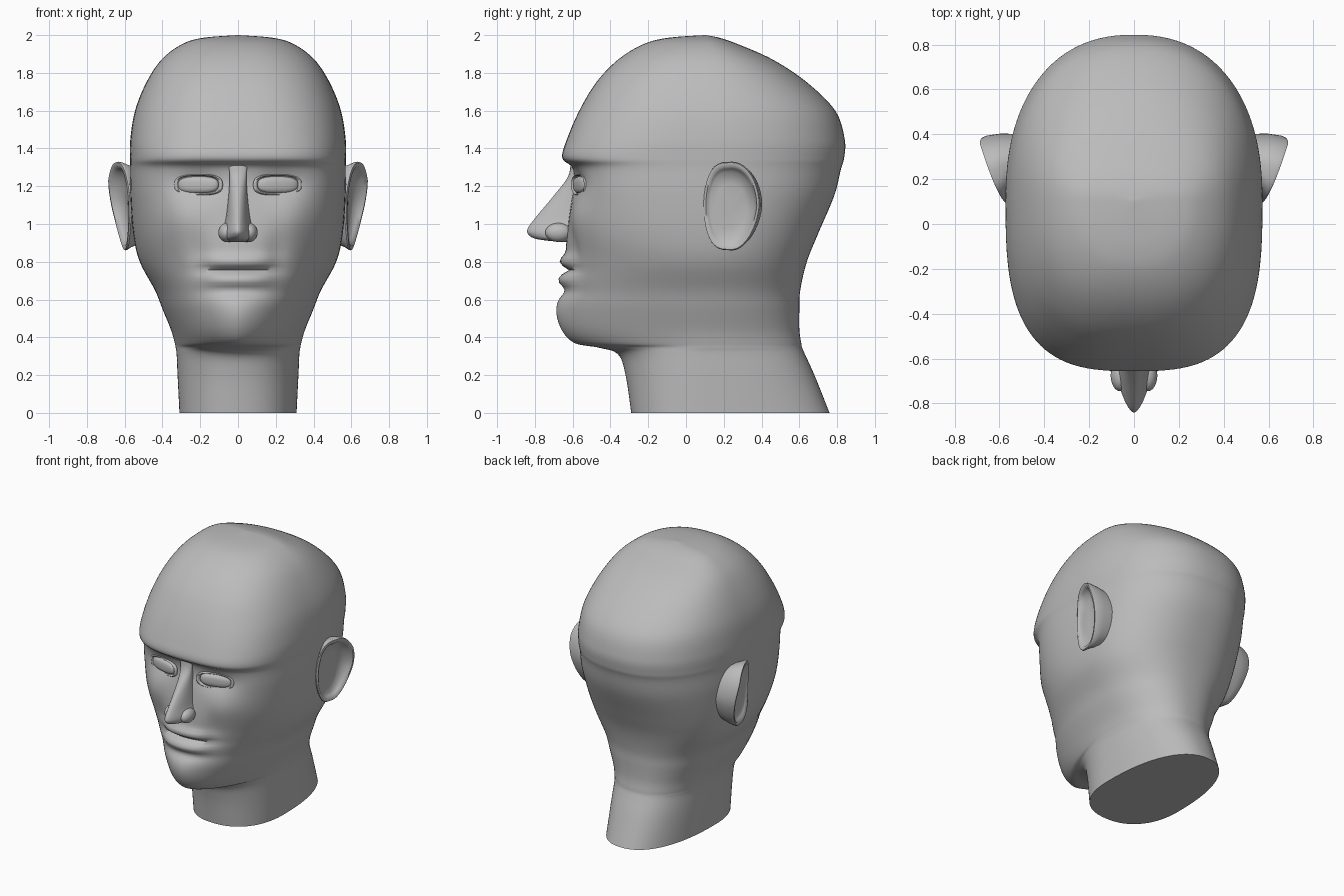
import bpy
import bmesh
import math

if "Cube" in bpy.data.objects:
    bpy.data.objects.remove(bpy.data.objects["Cube"], do_unlink=True)

grey = bpy.data.materials.new("plain_grey")
grey.use_nodes = True
grey.diffuse_color = (0.5, 0.5, 0.5, 1)
grey.node_tree.nodes["Principled BSDF"].inputs["Base Color"].default_value = (0.5, 0.5, 0.5, 1)


def finish(name, bm, angle=60):
    bmesh.ops.recalc_face_normals(bm, faces=bm.faces)
    mesh = bpy.data.meshes.new(name)
    bm.to_mesh(mesh)
    bm.free()
    mesh.materials.append(grey)
    obj = bpy.data.objects.new(name, mesh)
    bpy.context.collection.objects.link(obj)
    bpy.ops.object.select_all(action="DESELECT")
    obj.select_set(True)
    bpy.context.view_layer.objects.active = obj
    bpy.ops.object.shade_smooth_by_angle(angle=math.radians(angle))
    return obj


def smooth_rows(rows, steps):
    """Catmull-Rom interpolation of profile rows."""
    out = []
    for i in range(len(rows) - 1):
        a, b, c, d = (rows[min(max(i + k, 0), len(rows) - 1)] for k in (-1, 0, 1, 2))
        for s in range(steps):
            t = s / steps
            out.append([q + t * (r - p + t * (2 * p - 5 * q + 4 * r - s4 + t * (3 * (q - r) + s4 - p))) / 2
                        for p, q, r, s4 in zip(a, b, c, d)])
    return out + [list(rows[-1])]


def skin(bm, rings, cap_start=True, cap_end=True):
    """Bridge point rings with quads."""
    loops = [[bm.verts.new(p) for p in ring] for ring in rings]
    n = len(loops[0])
    for a, b in zip(loops, loops[1:]):
        for i in range(n):
            j = (i + 1) % n
            bm.faces.new((a[i], a[j], b[j], b[i]))
    if cap_start:
        bm.faces.new(loops[0])
    if cap_end:
        bm.faces.new(loops[-1])


def section(row, centre, count):
    """Egg-shaped horizontal section: z, front, back, half width, front squareness."""
    z, front, back, half, power = row
    ring = []
    for i in range(count):
        t = math.tau * i / count
        c, s = math.cos(t), math.sin(t)
        e = 2 / (power if s < 0 else 2.3)
        x = half * math.copysign(abs(c) ** e, c)
        depth = (centre - front) if s < 0 else (back - centre)
        ring.append((x, centre + depth * math.copysign(abs(s) ** e, s), z))
    return ring


def bump(x, z, cx, cz, wx, wz):
    return math.exp(-((x - cx) / wx) ** 2 - ((z - cz) / wz) ** 2)


def sculpt(p):
    """Push lips, chin, eye sockets and cheeks into the face."""
    x, y, z = p
    if y > -0.3:
        return p
    a = abs(x)
    lip = 1 / (1 + (a / 0.17) ** 6)
    y -= lip * 0.03 * bump(0, z, 0, 0.805, 1, 0.03)
    y -= lip * 0.025 * bump(0, z, 0, 0.705, 1, 0.03)
    y += lip * 0.03 * bump(0, z, 0, 0.757, 1, 0.014)
    y += 0.02 * bump(a, z, 0, 0.645, 0.17, 0.03)
    y -= 0.012 * bump(a, z, 0, 0.53, 0.13, 0.08)
    y += 0.035 * bump(a, z, 0.21, 1.21, 0.13, 0.07)
    y -= 0.02 * bump(a, z, 0.3, 1.03, 0.12, 0.1)
    y += 0.015 * bump(a, z, 0.21, 0.85, 0.05, 0.12)
    return (x, y, z)


# Head and neck
head_rows = [
    (0, -.29, .76, .31, 2.3), (.2, -.32, .68, .32, 2.2), (.31, -.36, .63, .325, 2.1),
    (.345, -.46, .615, .33, 1.8), (.37, -.59, .61, .335, 1.7), (.44, -.655, .6, .355, 1.8),
    (.55, -.675, .6, .4, 1.9), (.65, -.66, .605, .44, 2), (.8, -.64, .64, .52, 2.1),
    (.95, -.63, .7, .555, 2.4), (1.15, -.605, .785, .57, 2.8), (1.29, -.6, .82, .57, 3),
    (1.35, -.655, .837, .572, 3), (1.45, -.63, .84, .57, 2.9), (1.6, -.565, .79, .545, 2.7),
    (1.75, -.475, .64, .485, 2.6), (1.87, -.36, .46, .405, 2.5), (1.95, -.23, .28, .3, 2.4),
    (1.985, -.1, .18, .19, 2.3), (2, .095, .105, .005, 2),
]
bm = bmesh.new()
skin(bm, [[sculpt(p) for p in section(r, 0.1, 112)] for r in smooth_rows(head_rows, 7)])
finish("head", bm)

# Nose: narrow bridge widening to a rounded tip
nose_rows = [
    (.905, -.67, -.5, .07, 1.8), (.92, -.79, -.5, .085, 1.6), (.945, -.835, -.5, .085, 1.6),
    (.975, -.838, -.5, .08, 1.6), (1.03, -.8, -.5, .065, 1.7), (1.15, -.7, -.5, .05, 1.9),
    (1.25, -.625, -.5, .045, 2), (1.33, -.61, -.5, .05, 2),
]
bm = bmesh.new()
skin(bm, [section(r, -0.6, 32) for r in smooth_rows(nose_rows, 5)])
finish("nose", bm)


def ellipsoid(name, place, size, turn=0, square=1):
    """Ball squashed to size; square below one gives a boxier outline."""
    bm = bmesh.new()
    bmesh.ops.create_uvsphere(bm, u_segments=32, v_segments=16, radius=1)
    for v in bm.verts:
        x, y, z = (math.copysign(abs(k) ** square, k) * s for k, s in zip(v.co, size))
        v.co = (place[0] + x * math.cos(turn) - y * math.sin(turn),
                place[1] + x * math.sin(turn) + y * math.cos(turn), place[2] + z)
    return finish(name, bm)


def eyelid(name, side):
    """Thin raised rim around the eye."""
    rings = []
    for i in range(40):
        t = math.tau * i / 40
        c, s = (math.copysign(abs(k) ** 0.7, k) for k in (math.cos(t), math.sin(t)))
        ring = []
        for j in range(8):
            u = math.tau * j / 8
            grow = 1 + 0.1 * math.cos(u)
            x = 0.21 + 0.118 * c * grow
            y = -0.558 + 0.28 * (x - 0.21) - 0.016 * math.sin(u)
            ring.append((side * x, y, 1.207 + 0.052 * s * grow))
        rings.append(ring)
    bm = bmesh.new()
    skin(bm, rings + rings[:1], False, False)
    bmesh.ops.remove_doubles(bm, verts=bm.verts, dist=0.0001)
    finish(name, bm)


def ear(name, side):
    """Flared wedge with a rim and a hollow bowl."""
    # each ring: outline scale, outward flare, outward offset
    rings = []
    for scale, flare, lift in ((0.8, 0, -0.07), (0.93, 0.4, -0.015), (1, 0.9, -0.005), (0.98, 1, 0),
                               (0.9, 1, 0), (0.84, 0.9, -0.01), (0.76, 0.55, -0.01),
                               (0.5, 0.25, 0), (0.15, 0.15, 0.005)):
        ring = []
        for i in range(40):
            t = math.tau * i / 40
            c, s = math.cos(t), math.sin(t)
            across = c if c > 0 else -abs(c) ** 0.6
            across *= 1 if s > 0 else 1 + 0.15 * s * (c > 0)
            y = 0.24 + 0.15 * across * scale
            u = max((y - 0.09) / 0.3, 0)
            out = 0.13 * u ** 0.7 * min(0.8 + 0.35 * s, 1)
            back = 0.04 * (1 - flare) * (scale > 0.78)
            ring.append((side * (0.567 + out * flare + lift), y + back, 1.095 + 0.235 * s * scale))
        rings.append(ring)
    bm = bmesh.new()
    skin(bm, rings)
    finish(name, bm)


# Paired features
for side, word in ((1, "left"), (-1, "right")):
    ear(word + "_ear", side)
    eyelid(word + "_eyelid", side)
    ellipsoid(word + "_eye", (side * 0.21, -0.553, 1.207), (0.112, 0.03, 0.045), side * 0.27, 0.75)
    ellipsoid(word + "_nostril", (side * 0.062, -0.675, 0.955), (0.042, 0.07, 0.05))
